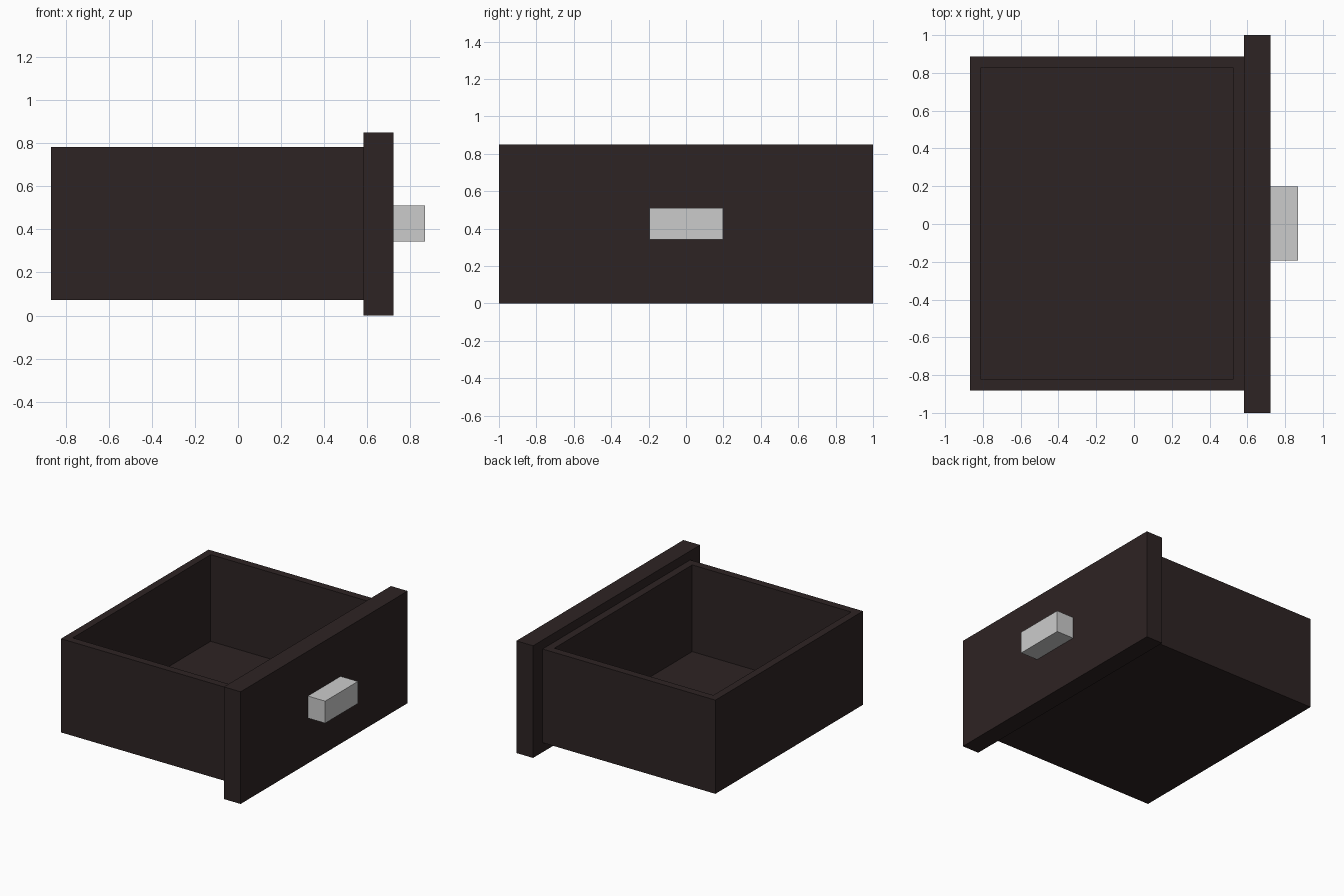
import bpy, bmesh

if "Cube" in bpy.data.objects:
    bpy.data.objects.remove(bpy.data.objects["Cube"])


def material(name, rgb):
    m = bpy.data.materials.new(name)
    m.diffuse_color = (*rgb, 1.0)
    m.use_nodes = True
    m.node_tree.nodes["Principled BSDF"].inputs["Base Color"].default_value = m.diffuse_color
    return m


dark_wood = material("dark brown wood", (0.027, 0.017, 0.017))
light_grey = material("light grey metal", (0.60, 0.60, 0.60))


def box(name, lo, hi, mat, wall=0.0, floor_z=0.0):
    """Box between two corners; with a wall thickness it becomes an open tray."""
    bm = bmesh.new()
    bmesh.ops.create_cube(bm, size=1.0)
    for v in bm.verts:
        v.co = [lo[i] + (v.co[i] + 0.5) * (hi[i] - lo[i]) for i in range(3)]
    if wall:
        bm.normal_update()
        top = max(bm.faces, key=lambda f: f.calc_center_median().z)
        bmesh.ops.inset_region(bm, faces=[top], thickness=wall)
        # wall sides down to the tray floor
        ext = bmesh.ops.extrude_discrete_faces(bm, faces=[top])
        for v in ext["faces"][0].verts:
            v.co.z = floor_z
    bmesh.ops.recalc_face_normals(bm, faces=bm.faces)
    mesh = bpy.data.meshes.new(name)
    bm.to_mesh(mesh)
    bm.free()
    mesh.materials.append(mat)
    obj = bpy.data.objects.new(name, mesh)
    bpy.context.collection.objects.link(obj)
    return obj


# Open drawer tray
box("drawer_tray", (-0.867, -0.881, 0.072), (0.582, 0.886, 0.782), dark_wood,
    wall=0.082, floor_z=0.125)
# Overhanging front panel
box("front_panel", (0.582, -1.0, 0.0), (0.722, 1.0, 0.85), dark_wood)
# Block handle
box("handle", (0.722, -0.194, 0.343), (0.867, 0.198, 0.51), light_grey)
